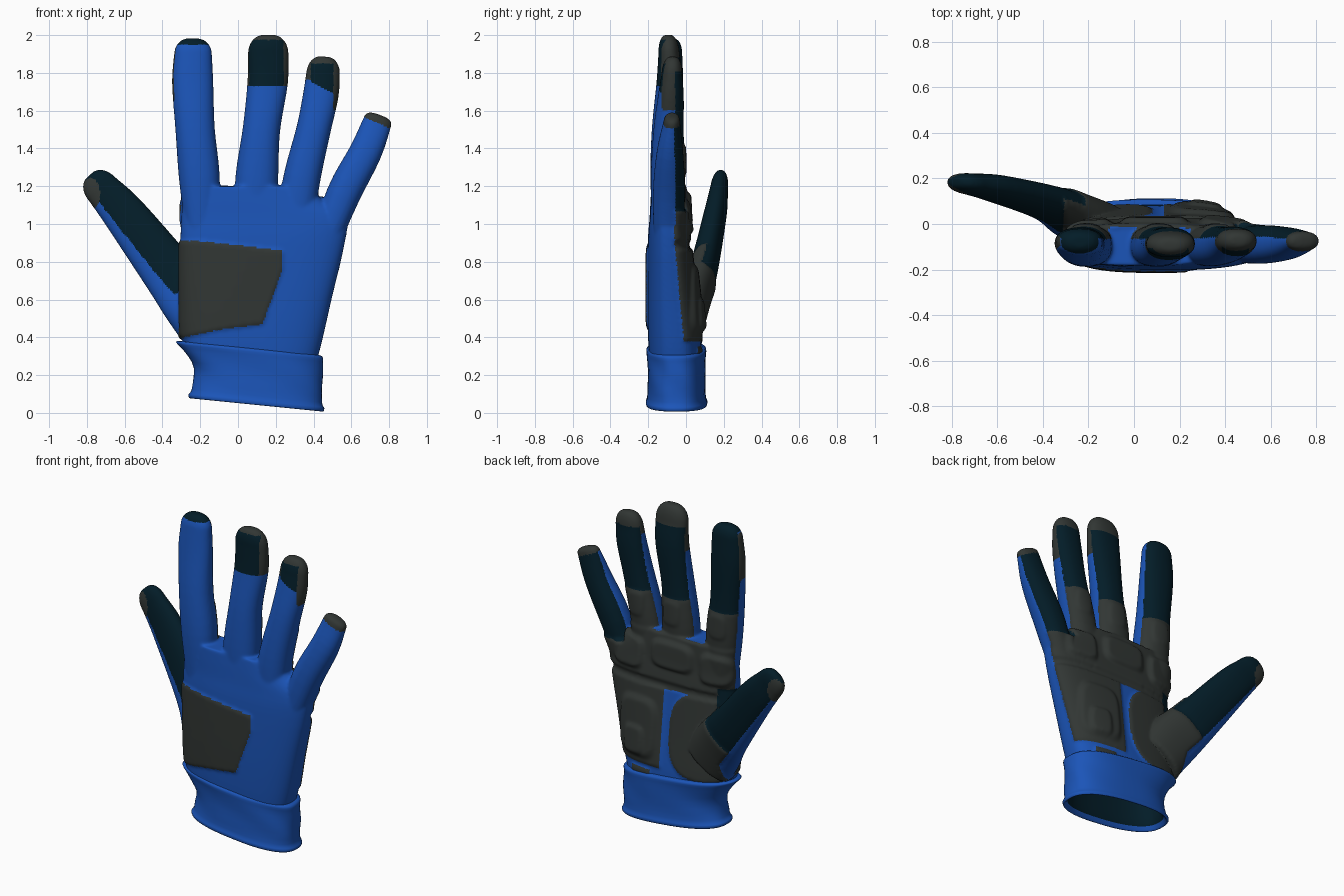
import bpy, bmesh, math
from mathutils import Vector

if "Cube" in bpy.data.objects:
    bpy.data.objects.remove(bpy.data.objects["Cube"])

BLUE, TEAL, GRAY = 0, 1, 2
mats = []
for name, col in (("blue fabric", (0.011, 0.09, 0.48)),
                  ("dark teal fabric", (0.001, 0.012, 0.021)),
                  ("charcoal padding", (0.031, 0.037, 0.034))):
    m = bpy.data.materials.new(name)
    m.diffuse_color = (*col, 1)
    m.use_nodes = True
    m.node_tree.nodes["Principled BSDF"].inputs["Base Color"].default_value = m.diffuse_color
    mats.append(m)


def spline(pts, steps):
    """Catmull-Rom through points (x, y, z, half width, half depth)."""
    v = [Vector(p) for p in pts]
    v = [v[0] * 2 - v[1]] + v + [v[-1] * 2 - v[-2]]
    out = []
    for i in range(1, len(v) - 2):
        a, b, c, d = v[i - 1:i + 3]
        for k in range(steps):
            t = k / steps
            out.append((b * 2 + (c - a) * t + (a * 2 - b * 5 + c * 4 - d) * t * t
                        + (b * 3 - a - c * 3 + d) * t ** 3) * 0.5)
    return out + [v[-2]]


def tube(bm, pts, power=2.0, slope=None, tip=0, steps=4, end_cap=True, wobble=0):
    """Loft of superellipse rings, with an optional rounded tip."""
    path, rings, n = spline(pts, steps), [], 64

    def ring(c, w, rx, ry):
        vs = []
        for j in range(n):
            a = 2 * math.pi * j / n
            ca, sa = math.cos(a), math.sin(a)
            k = 1 + (wobble * math.sin(5 * a + c.z * 30) if c.z > 0.12 else 0)
            u = math.copysign(abs(ca) ** (2 / power), ca) * rx * k
            v = math.copysign(abs(sa) ** (2 / power), sa) * ry * k
            vs.append(bm.verts.new(c + w * u + Vector((0, v, 0))))
        rings.append(vs)

    for i, p in enumerate(path):
        t = path[min(i + 1, len(path) - 1)] - path[max(i - 1, 0)]
        t = Vector(t[:3]).normalized()
        w = Vector((t.z, 0, -t.x)).normalized() if slope is None else Vector((1, 0, slope))
        ring(Vector(p[:3]), w, p[3], p[4])
    if tip:
        for k in range(1, 6):
            a = k / 6 * math.pi / 2
            f = math.cos(a) ** 0.75
            ring(Vector(p[:3]) + t * tip * math.sin(a), w, p[3] * f, p[4] * f)
    faces = []
    for r, (lo, hi) in enumerate(zip(rings, rings[1:])):
        for j in range(n):
            q = (j + 1) % n
            faces.append((r, bm.faces.new((lo[j], lo[q], hi[q], hi[j]))))
    faces.append((0, bm.faces.new(rings[0])))
    if end_cap:
        bm.faces.new(rings[-1])
    return faces


def make_object(name, mesh):
    ob = bpy.data.objects.new(name, mesh)
    bpy.context.collection.objects.link(ob)
    return ob


def add_colours(mesh):
    mesh.materials.clear()
    for m in mats:
        mesh.materials.append(m)


# Hand: palm, four fingers and thumb lofted, then fused by a voxel remesh
bm = bmesh.new()
tube(bm, [(.09, -.055, .25, .32, .135), (.075, -.06, .38, .37, .14), (.095, -.075, .6, .4, .13),
          (.13, -.09, .9, .435, .112), (.135, -.095, 1.03, .435, .098), (.08, -.095, 1.12, .375, .093),
          (.04, -.095, 1.2, .33, .088)], 2.8, 0)
fingers = {
    "index": ([(-.19, -.1, .98, .09, .075), (-.205, -.098, 1.25, .108, .09), (-.227, -.098, 1.5, .104, .083),
               (-.24, -.085, 1.75, .109, .07), (-.238, -.08, 1.9, .1, .06)], .085),
    "middle": ([(.09, -.1, 1.0, .11, .08), (.1, -.098, 1.25, .113, .09), (.124, -.098, 1.5, .099, .083),
                (.157, -.086, 1.75, .107, .07), (.16, -.09, 1.9, .108, .056)], .105),
    "ring": ([(.3, -.1, 1.0, .1, .08), (.34, -.098, 1.25, .098, .088), (.4, -.092, 1.5, .091, .08),
              (.438, -.08, 1.68, .094, .068), (.45, -.075, 1.79, .09, .055)], .1),
    "pinky": ([(.43, -.095, .82, .07, .07), (.555, -.09, 1.15, .09, .085), (.675, -.085, 1.38, .086, .07),
               (.742, -.075, 1.55, .076, .042)], .03),
    "thumb": ([(-.17, -.01, .48, .16, .1), (-.26, .03, .61, .16, .095), (-.37, .09, .75, .142, .076),
               (-.6, .155, 1.05, .115, .06), (-.715, .175, 1.18, .095, .047)], .11)}
for pts, tip in fingers.values():
    tube(bm, pts, 2.25, None, tip)
bmesh.ops.recalc_face_normals(bm, faces=bm.faces)
raw = bpy.data.meshes.new("hand_raw")
bm.to_mesh(raw)
bm.free()
helper = make_object("hand_helper", raw)
mod = helper.modifiers.new("fuse", 'REMESH')
mod.mode, mod.voxel_size = 'VOXEL', 0.0085
mod = helper.modifiers.new("relax", 'SMOOTH')
mod.factor, mod.iterations = 0.5, 8
mesh = bpy.data.meshes.new_from_object(helper.evaluated_get(bpy.context.evaluated_depsgraph_get()))
bpy.data.objects.remove(helper)


def zone(p, n):
    """Colour of a point on the hand, from its place and direction."""
    x, y, z = p
    back = n.y > 0.35
    # thumb: blue outer strip, charcoal tip patch, teal elsewhere
    along = -.61 * (x + .37) + .79 * (z - .75)
    s = .79 * (x + .37) + .61 * (z - .75)
    if (x < -.31 and z < 1.3 and (z < 1.1 or x < -.42)) or (x < -.22 and n.y > .1 and along > -.1 and z < .95):
        if math.hypot(x + .78, (z - 1.16) * .6) < .05 and s < -.01:
            return GRAY
        if s + .25 * (y - .1 + .24 * (x + .37)) < -.08:
            return BLUE
        return TEAL if along > (-.07 if back else -.12) else (GRAY if back else BLUE)
    # pinky
    if x > .45 + .31 * (z - 1.12) and z > 1.07:
        if .4 * (x - .742) + .92 * (z - 1.55) > -.015:
            return GRAY
        return TEAL if back else BLUE
    if z > 1.22:
        if x < -.06:
            if n.x < -.85 and z > 1.65:
                return GRAY
            return (TEAL if z > 1.43 else GRAY) if back else (TEAL if z > 1.95 else BLUE)
        if x < .22 + .14 * (z - 1.2):
            if back:
                return TEAL if 1.43 < z < 1.88 else GRAY
            if z > 1.73:
                return TEAL if n.y < -.3 and .06 < x < .24 and z < 1.975 else GRAY
            return BLUE
        if back:
            return TEAL if 1.42 < z < 1.81 else GRAY
        if z > 1.69 and n.y < -.3 and .385 < x < .505 and z < 1.85 and z > 1.72 - .5 * (x - .45):
            return TEAL
        return GRAY if z > 1.76 or (x > .44 and z > 1.6 and (n.y > -.35 or x > .505)) else BLUE
    # palm side padding
    if back:
        heel = x > .13 and (z > .38 or (.2 < x < .34 and z < .35))
        ball = abs((x + .14) / .22) ** 2.8 + abs((z - .62) / .26) ** 2.8 < 1
        return GRAY if z > .87 or heel or ball else BLUE
    # patch on the back of the hand
    low = .44 + (.22 if x < -.1 else .13) * (x + .1)
    if low < z < .91 - .115 * max(x + .2, 0) and x < .235 - .36 * max(.76 - z, 0):
        return GRAY
    return BLUE


# Raised pads on the palm side: x, z, half width, half height, rise
pads = [(-.2, 1.06, .1, .1, .022), (.09, 1.08, .15, .09, .022), (.4, 1.04, .11, .1, .022),
        (.3, .6, .14, .19, .02), (.31, .52, .07, .09, .015),
        (-.21, 1.34, .06, .08, .008), (.115, 1.34, .06, .08, .008), (.365, 1.34, .055, .08, .008)]
add_colours(mesh)
bm = bmesh.new()
bm.from_mesh(mesh)
bmesh.ops.recalc_face_normals(bm, faces=bm.faces)
bm.normal_update()
for f in bm.faces:
    f.material_index = zone(f.calc_center_median(), f.normal)
bm.verts.index_update()
rises = []
for v in bm.verts:
    p, n = v.co, v.normal
    rise = 0
    if zone(p, n) == GRAY and p.z < 1.43 and p.x > -.5:
        rise = .01 if p.z < 1.2 else .004
        if n.y > .35:
            for px, pz, rx, rz, h in pads:
                d = ((p.x - px) / rx) ** 4 + ((p.z - pz) / rz) ** 4
                rise += h * min(1, max(0, 2 * (1 - d)))
            if abs(p.z - .89) < .02:
                rise -= .015
    rises.append(rise)
# soften the pad edges, then raise
for _ in range(3):
    rises = [(rises[v.index] + sum(rises[e.other_vert(v).index] for e in v.link_edges))
             / (1 + len(v.link_edges)) for v in bm.verts]
moves = [v.normal * r for v, r in zip(bm.verts, rises)]
for v, d in zip(bm.verts, moves):
    v.co += d
# open the wrist
bmesh.ops.delete(bm, geom=[f for f in bm.faces if f.calc_center_median().z < .27], context='FACES')
bm.to_mesh(mesh)
bm.free()
hand = make_object("glove_hand", mesh)

# Cuff: teal lining running down to a rolled rim, then the blue outside with a flared top edge
bm = bmesh.new()
faces = tube(bm, [(.12, -.07, .85, .3, .05), (.1, -.06, .4, .29, .11), (.1, -.05, .12, .315, .13),
                  (.097, -.05, .06, .335, .145), (.097, -.05, .042, .352, .158), (.097, -.05, .06, .36, .163),
                  (.1, -.05, .09, .345, .155), (.108, -.05, .2, .34, .152), (.08, -.05, .29, .367, .155),
                  (.062, -.05, .335, .388, .158), (.06, -.05, .345, .36, .135)],
             2.5, -.1, steps=3, end_cap=False, wobble=.01)
for r, f in faces:
    f.material_index = TEAL if r < 8 else BLUE
bmesh.ops.recalc_face_normals(bm, faces=bm.faces)
cuff_mesh = bpy.data.meshes.new("cuff")
add_colours(cuff_mesh)
bm.to_mesh(cuff_mesh)
bm.free()
cuff = make_object("wrist_cuff", cuff_mesh)

# Soft shading
for ob in (hand, cuff):
    for p in ob.data.polygons:
        p.use_smooth = True
